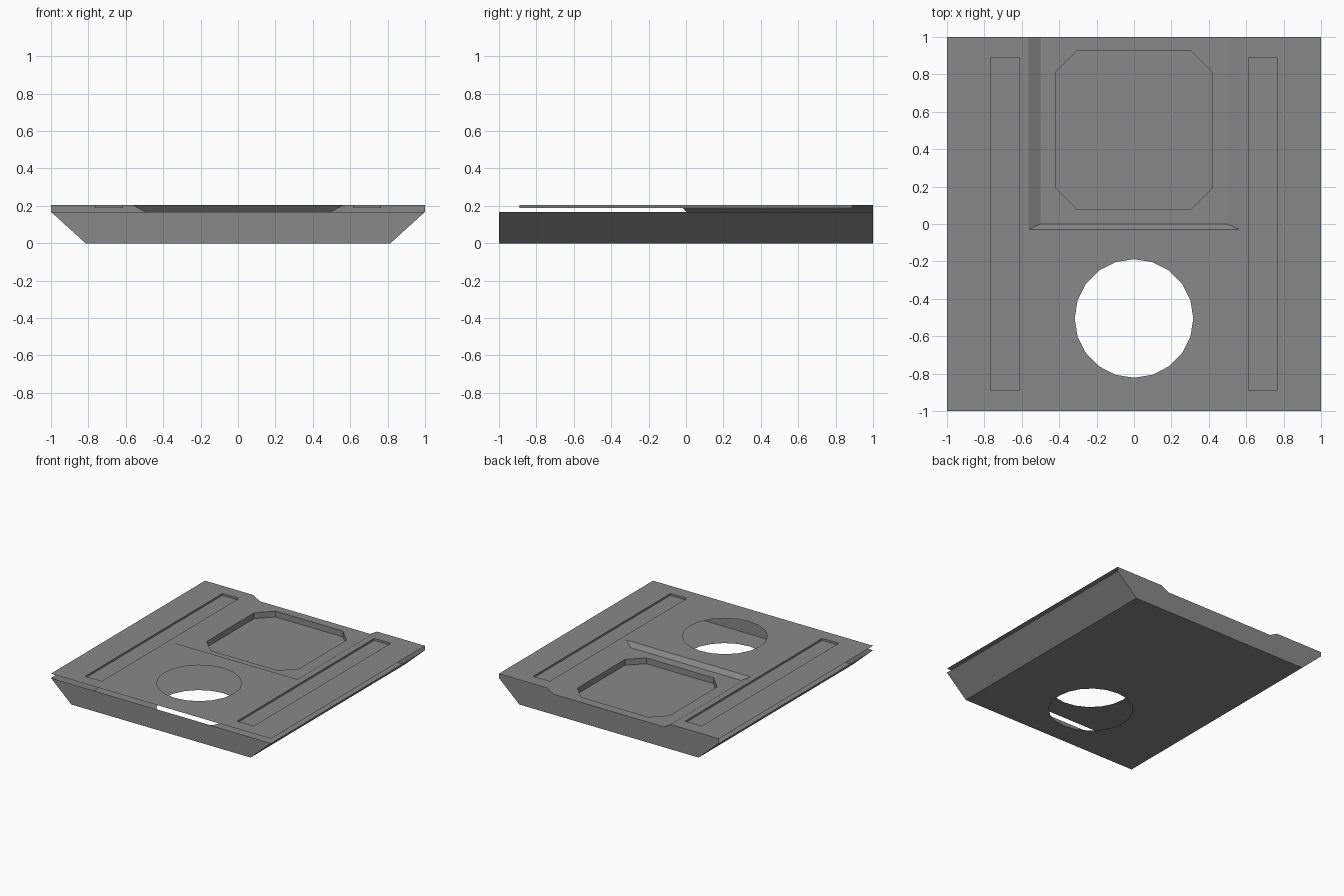
import bpy, bmesh, math
from mathutils import Vector

cube = bpy.data.objects.get("Cube")
if cube:
    bpy.data.objects.remove(cube, do_unlink=True)

TOP, RIM, GROOVE, POCKET = 0.204, 0.168, 0.188, 0.12

grey = bpy.data.materials.new("plain grey")
grey.use_nodes = True
GREY = (0.25, 0.25, 0.25, 1)
grey.diffuse_color = GREY
grey.node_tree.nodes["Principled BSDF"].inputs["Base Color"].default_value = GREY


def finish(name, bm):
    mesh = bpy.data.meshes.new(name)
    bm.to_mesh(mesh)
    bm.free()
    mesh.materials.append(grey)
    obj = bpy.data.objects.new(name, mesh)
    bpy.context.collection.objects.link(obj)


def at(loop, z):
    return [(x, y, z) for x, y in loop]


def sheet(name, normal, *loops):
    """Flat sheet: first loop is the outline, the others are openings."""
    bm = bmesh.new()
    edges = []
    for loop in loops:
        vs = [bm.verts.new(p) for p in loop]
        edges += [bm.edges.new((vs[i - 1], vs[i])) for i in range(len(vs))]
    n = Vector(normal)
    bmesh.ops.triangle_fill(bm, use_beauty=True, edges=edges, normal=n)
    bm.normal_update()
    bmesh.ops.reverse_faces(bm, faces=[f for f in bm.faces if f.normal.dot(n) < 0])
    finish(name, bm)


def walls(name, upper, lower, closed=True):
    """Strip of quads joining two loops, facing the middle of the recess."""
    bm = bmesh.new()
    a = [bm.verts.new(p) for p in upper]
    b = [bm.verts.new(p) for p in lower]
    for i in range(0 if closed else 1, len(a)):
        bm.faces.new((a[i - 1], a[i], b[i], b[i - 1]))
    bm.normal_update()
    mid = sum((v.co for v in bm.verts), Vector()) / len(bm.verts)
    away = [f for f in bm.faces if f.normal.dot(mid - f.calc_center_median()) < 0]
    bmesh.ops.reverse_faces(bm, faces=away)
    finish(name, bm)


def rect(x0, x1, y0, y1):
    return [(x0, y0), (x1, y0), (x1, y1), (x0, y1)]


# Outlines shared by the parts
hole = [(0.317 * math.sin(i * math.tau / 20), -0.505 + 0.317 * math.cos(i * math.tau / 20))
        for i in range(20)]
grooves = {"left": rect(0.615, 0.765, -0.89, 0.89),
           "right": rect(-0.765, -0.615, -0.89, 0.89)}
recess_top = [(0.565, 1), (0.565, -0.03), (-0.565, -0.03), (-0.565, 1)]
recess_low = [(0.5, 1), (0.5, 0), (-0.5, 0), (-0.5, 1)]
half = [(0.305, 0.08), (0.42, 0.195), (0.42, 0.81), (0.305, 0.925)]
octagon = half + [(-x, y) for x, y in reversed(half)]

# Tray: floor, ends and sloping sides
sheet("tray_floor", (0, 0, -1), at(rect(-0.815, 0.815, -1, 1), 0), at(hole, 0))
sheet("front_wall", (0, -1, 0),
      [(-0.815, -1, 0), (0.815, -1, 0), (1, -1, RIM), (-1, -1, RIM)])
sheet("back_wall", (0, 1, 0),
      [(-0.815, 1, 0), (0.815, 1, 0), (1, 1, RIM), (1, 1, TOP), (0.565, 1, TOP),
       (0.5, 1, RIM), (-0.5, 1, RIM), (-0.565, 1, TOP), (-1, 1, TOP), (-1, 1, RIM)])
for side, s in (("left", 1), ("right", -1)):
    sheet(side + "_slope", (s, 0, -1),
          [(s * 0.815, -1, 0), (s * 0.815, 1, 0), (s, 1, RIM), (s, -1, RIM)])

# Deck, open at the front and side edges
deck = [(-1, 1), (-1, -1), (1, -1), (1, 1)] + recess_top
sheet("deck", (0, 0, 1), at(deck, TOP), at(hole, TOP),
      *[at(g, TOP) for g in grooves.values()])

# Long grooves
for side, g in grooves.items():
    walls(side + "_groove_walls", at(g, TOP), at(g, GROOVE))
    sheet(side + "_groove_floor", (0, 0, 1), at(g, GROOVE))

# Wide recess running out to the back, with an eight-sided pocket
walls("recess_walls", at(recess_top, TOP), at(recess_low, RIM), closed=False)
sheet("recess_floor", (0, 0, 1), at(recess_low, RIM), at(octagon, RIM))
walls("pocket_walls", at(octagon, RIM), at(octagon, POCKET))
sheet("pocket_floor", (0, 0, 1), at(octagon, POCKET))
